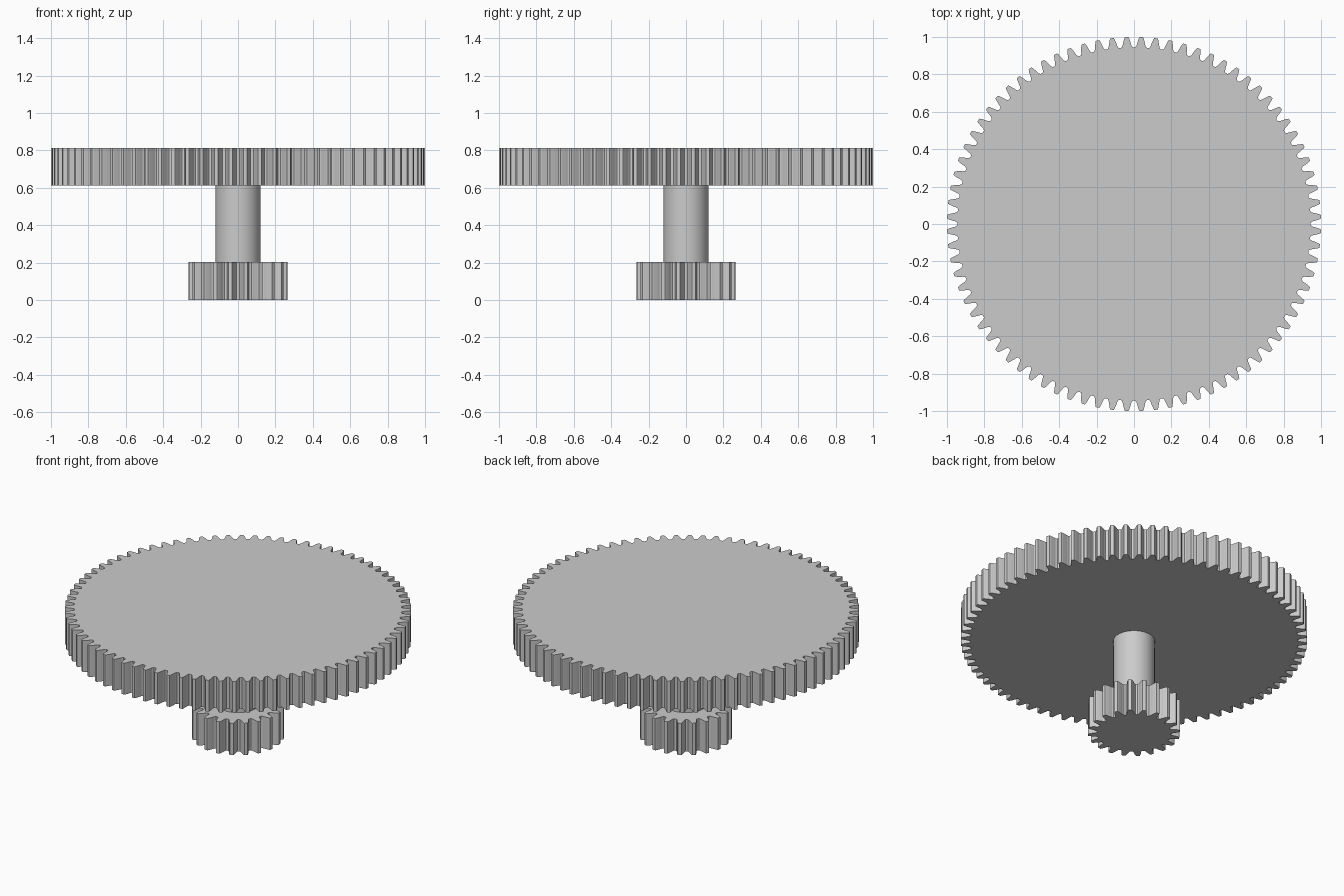
import bpy, bmesh, math

if "Cube" in bpy.data.objects:
    bpy.data.objects.remove(bpy.data.objects["Cube"])

mat = bpy.data.materials.new("grey metal")
mat.diffuse_color = (0.6, 0.6, 0.6, 1)
mat.use_nodes = True
mat.node_tree.nodes["Principled BSDF"].inputs["Base Color"].default_value = mat.diffuse_color


def extrude(name, pts, z0, z1):
    bm = bmesh.new()
    lo = [bm.verts.new((x, y, z0)) for x, y in pts]
    hi = [bm.verts.new((x, y, z1)) for x, y in pts]
    bm.faces.new(lo[::-1])
    bm.faces.new(hi)
    n = len(pts)
    for i in range(n):
        j = (i + 1) % n
        bm.faces.new((lo[i], lo[j], hi[j], hi[i]))
    me = bpy.data.meshes.new(name)
    bm.to_mesh(me)
    bm.free()
    ob = bpy.data.objects.new(name, me)
    bpy.context.collection.objects.link(ob)
    me.materials.append(mat)
    return ob


def gear(name, teeth, r_out, r_root, z0, z1, phase):
    # tooth outline: root, flank, tip (half-widths as fractions of the pitch)
    prof = [(-0.40, 0.0), (-0.32, 0.16), (-0.25, 0.5), (-0.17, 0.85), (-0.12, 1.0)]
    prof += [(-f, h) for f, h in prof[::-1]]
    pts = []
    for i in range(teeth):
        for f, h in prof:
            a = (i + phase + f) * 2 * math.pi / teeth
            r = r_root + (r_out - r_root) * h
            pts.append((r * math.cos(a), r * math.sin(a)))
    return extrude(name, pts, z0, z1)


# large wheel, small pinion, connecting shaft
gear("large_gear", 80, 1.0, 0.945, 0.613, 0.813, 0.5)
gear("small_gear", 20, 0.267, 0.213, 0.0, 0.203, 0.5)
circle = [(0.12 * math.cos(k * math.pi / 32), 0.12 * math.sin(k * math.pi / 32)) for k in range(64)]
shaft = extrude("shaft", circle, 0.2, 0.616)
bpy.context.view_layer.objects.active = shaft
shaft.select_set(True)
bpy.ops.object.shade_smooth_by_angle(angle=math.radians(30))
